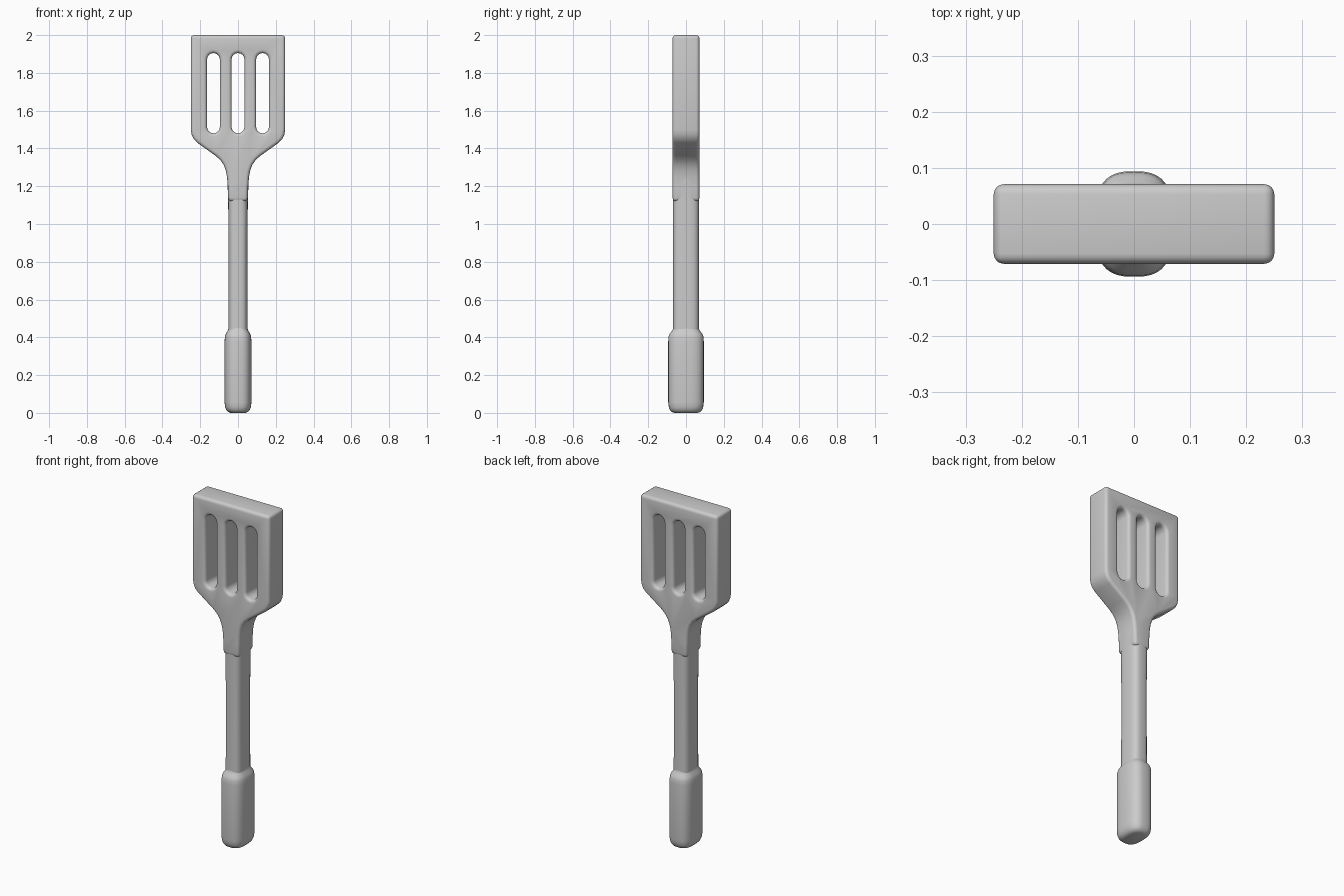
import bpy, bmesh, math

if "Cube" in bpy.data.objects:
    bpy.data.objects.remove(bpy.data.objects["Cube"])


def finish(name, bm):
    bmesh.ops.recalc_face_normals(bm, faces=bm.faces)
    me = bpy.data.meshes.new(name)
    bm.to_mesh(me)
    bm.free()
    ob = bpy.data.objects.new(name, me)
    bpy.context.collection.objects.link(ob)
    return ob


def smooth(ob, angle=40):
    bpy.ops.object.select_all(action='DESELECT')
    ob.select_set(True)
    bpy.context.view_layer.objects.active = ob
    bpy.ops.object.convert(target='MESH')
    bpy.ops.object.shade_smooth_by_angle(angle=math.radians(angle))


def add_prism(bm, outline, half):
    """Extrude an x-z outline from y=-half to y=+half."""
    face = bm.faces.new([bm.verts.new((x, -half, z)) for x, z in outline])
    out = bmesh.ops.extrude_face_region(bm, geom=[face])
    verts = [v for v in out['geom'] if isinstance(v, bmesh.types.BMVert)]
    bmesh.ops.translate(bm, verts=verts, vec=(0, 2 * half, 0))


def loft(name, rings, power, n=40):
    """Stack rounded-oval rings given as (z, half width, half depth)."""
    bm = bmesh.new()
    loops = []
    for z, rx, ry in rings:
        loop = []
        for i in range(n):
            a = 2 * math.pi * i / n
            c, s = math.cos(a), math.sin(a)
            loop.append(bm.verts.new((rx * math.copysign(abs(c) ** (2 / power), c),
                                      ry * math.copysign(abs(s) ** (2 / power), s), z)))
        loops.append(loop)
    for lo, hi in zip(loops, loops[1:]):
        for i in range(n):
            j = (i + 1) % n
            bm.faces.new((lo[i], lo[j], hi[j], hi[i]))
    bm.faces.new(loops[0])
    bm.faces.new(loops[-1])
    ob = finish(name, bm)
    smooth(ob)
    return ob


# Blade: shouldered outline that narrows into the neck
half = [(0.25, 2.0), (0.25, 1.5), (0.246, 1.475), (0.235, 1.45), (0.215, 1.43),
        (0.12, 1.362), (0.095, 1.34), (0.077, 1.315), (0.065, 1.285),
        (0.058, 1.25), (0.054, 1.2), (0.051, 1.12)]
bm = bmesh.new()
add_prism(bm, half + [(-x, z) for x, z in reversed(half)], 0.071)
blade = finish("blade", bm)

# Three round-ended slots
bm = bmesh.new()
for cx in (-0.13, 0, 0.13):
    r, lo, hi, n = 0.034, 1.48, 1.905, 8
    pts = [(cx + r * math.cos(math.pi * i / n), hi - r + r * math.sin(math.pi * i / n))
           for i in range(n + 1)]
    pts += [(cx - r * math.cos(math.pi * i / n), lo + r - r * math.sin(math.pi * i / n))
            for i in range(n + 1)]
    add_prism(bm, pts, 0.2)
cutter = finish("slot_cutter", bm)
cutter.hide_render = True

cut = blade.modifiers.new("slots", 'BOOLEAN')
cut.operation, cut.solver, cut.object = 'DIFFERENCE', 'EXACT', cutter
bev = blade.modifiers.new("soft_edges", 'BEVEL')
bev.width, bev.segments = 0.018, 4
bev.limit_method, bev.angle_limit = 'ANGLE', math.radians(50)
bev.use_clamp_overlap = False
smooth(blade)
bpy.data.objects.remove(cutter)

# Shaft
loft("shaft", [(0.38, 0.051, 0.068), (0.9, 0.05, 0.068), (1.12, 0.052, 0.069),
               (1.2, 0.055, 0.069), (1.27, 0.059, 0.068), (1.33, 0.055, 0.06)], 3.2)

# Grip with rounded bottom and sloped top shoulder
loft("grip", [(0.0, 0.04, 0.062), (0.005, 0.053, 0.076), (0.015, 0.062, 0.085),
              (0.03, 0.068, 0.091), (0.055, 0.071, 0.094), (0.38, 0.071, 0.094),
              (0.405, 0.069, 0.092), (0.42, 0.064, 0.086), (0.433, 0.056, 0.075),
              (0.445, 0.051, 0.069), (0.46, 0.049, 0.066)], 2.8)
